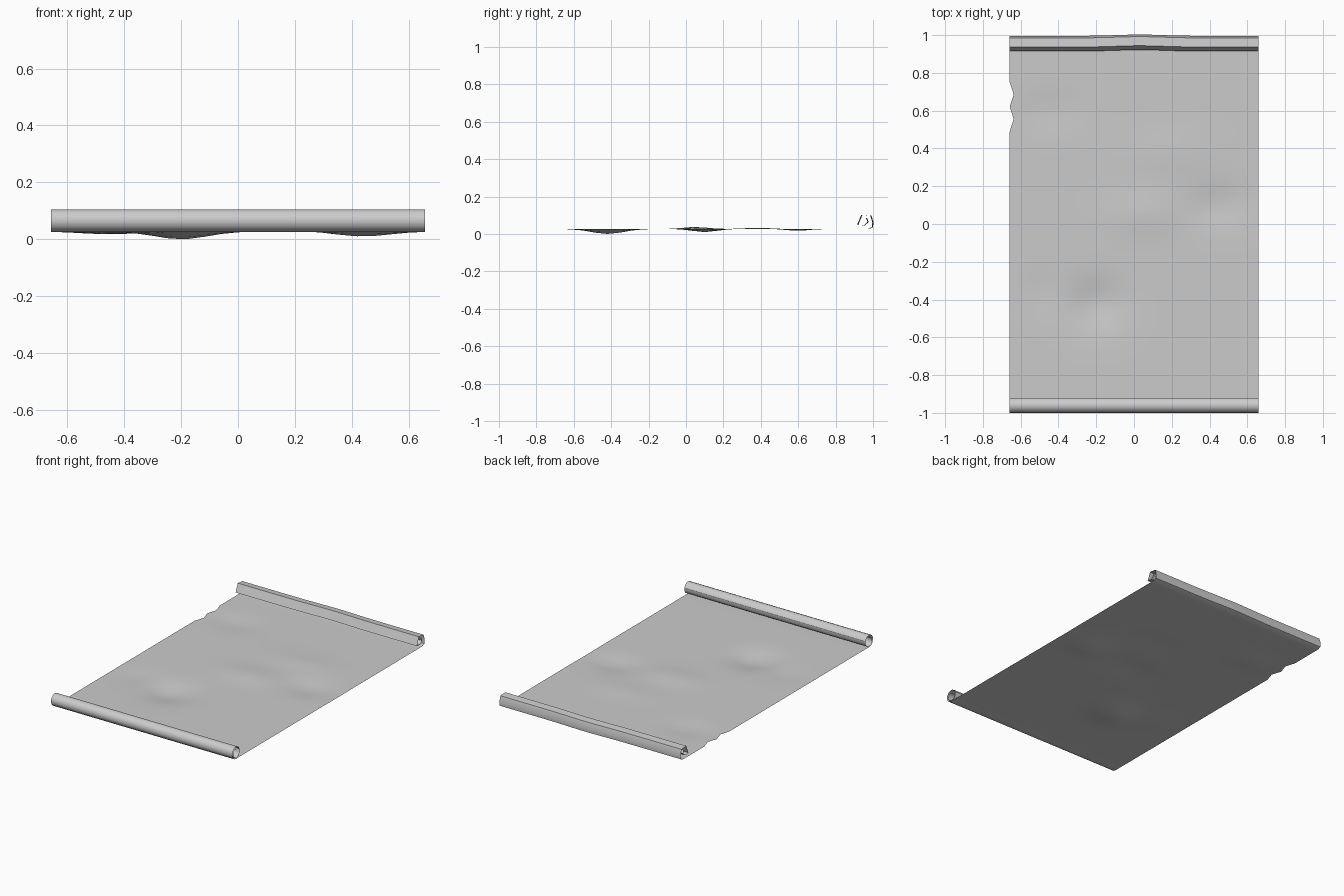
import bpy, bmesh, math

if "Cube" in bpy.data.objects:
    bpy.data.objects.remove(bpy.data.objects["Cube"])

HALF, COLS = 0.658, 22
BASE = 0.027

# Front roll: tight spiral, listed from its inner end to the sheet
front = []
N = 19
for i in range(N, 0, -1):
    a = math.radians(270 - i * 28)
    r = 0.040 - 0.001 * max(0, i - 9) * 1.6
    front.append((-0.960 + r * math.cos(a), 0.066 + r * math.sin(a)))
front.append((-0.960, BASE - 0.001))

# Flat sheet rows and the loosely folded back curl
flat = [(-0.94 + 0.065 * i, BASE) for i in range(30)]
back = [(0.975, 0.028), (0.993, 0.036), (0.996, 0.062), (0.985, 0.098),
        (0.937, 0.103), (0.915, 0.050), (0.950, 0.046), (0.970, 0.065), (0.962, 0.085)]

# Soft dents and bumps: x, y, height, x spread, y spread
dents = [(-0.20, -0.42, -0.027, 0.13, 0.12), (0.44, 0.10, -0.017, 0.13, 0.09),
         (-0.45, 0.60, -0.010, 0.14, 0.08), (0.05, 0.05, 0.011, 0.17, 0.09),
         (0.20, 0.38, 0.007, 0.20, 0.09), (-0.48, -0.35, -0.008, 0.08, 0.10)]


def ripple(x, y):
    return sum(h * math.exp(-((x - cx) / sx) ** 2 - ((y - cy) / sy) ** 2)
               for cx, cy, h, sx, sy in dents)


bm = bmesh.new()
path = front + flat + back
first, last = len(front), len(front) + len(flat)
rows = []
for j, (y, z) in enumerate(path):
    row = []
    for i in range(COLS + 1):
        x = -HALF + 2 * HALF * i / COLS
        px, py, pz = x, y, z
        if first <= j < last:
            pz += ripple(x, y)
            # Nicks torn in the left edge
            if i == 0 and min(abs(y - 0.555), abs(y - 0.685)) < 0.01:
                px += 0.021
        elif j >= last:
            # Slight bow in the middle of the back curl
            py += 0.007 * math.exp(-((x - 0.03) / 0.17) ** 2)
        row.append(bm.verts.new((px, py, pz)))
    rows.append(row)
for a, b in zip(rows, rows[1:]):
    for i in range(COLS):
        bm.faces.new((a[i], a[i + 1], b[i + 1], b[i]))

# Rest the lowest dent on the ground
low = min(v.co.z for v in bm.verts)
bmesh.ops.translate(bm, verts=bm.verts, vec=(0, 0, -low))

me = bpy.data.meshes.new("parchment_scroll")
bm.to_mesh(me)
bm.free()
scroll = bpy.data.objects.new("parchment_scroll", me)
bpy.context.collection.objects.link(scroll)
bpy.context.view_layer.objects.active = scroll
scroll.select_set(True)
bpy.ops.object.shade_smooth_by_angle(angle=math.radians(30))
